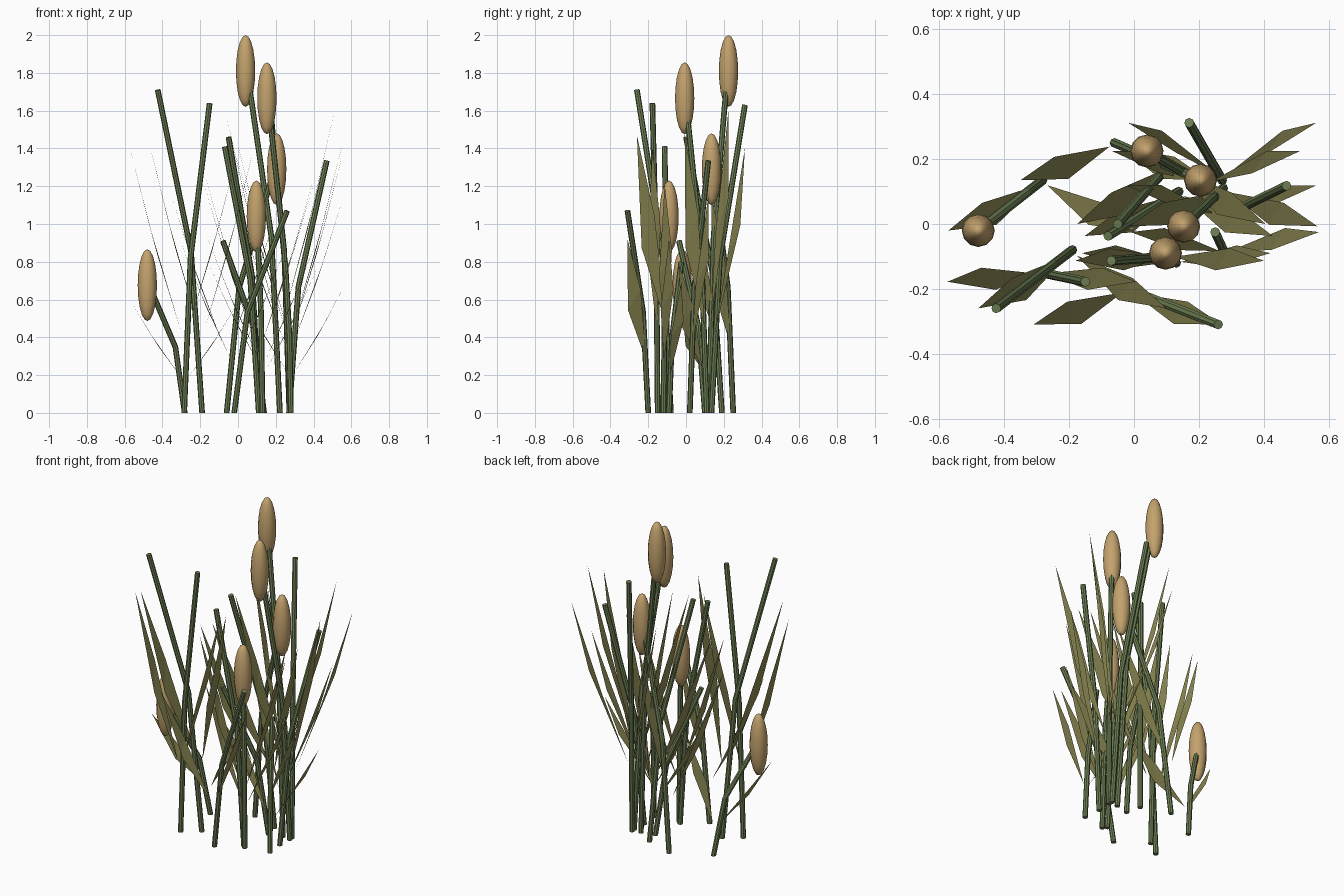
import bpy, bmesh, math
from mathutils import Vector

cube = bpy.data.objects.get("Cube")
if cube:
    bpy.data.objects.remove(cube, do_unlink=True)


def material(name, rgb):
    mat = bpy.data.materials.new(name)
    mat.use_nodes = True
    color = (*rgb, 1)
    mat.diffuse_color = color
    bsdf = mat.node_tree.nodes["Principled BSDF"]
    bsdf.inputs["Base Color"].default_value = color
    bsdf.inputs["Roughness"].default_value = 0.8
    return mat


STEM_GREEN = material("stem green", (0.155, 0.215, 0.09))
LEAF_OLIVE = material("leaf olive", (0.27, 0.255, 0.09))
HEAD_TAN = material("seed head tan", (0.55, 0.365, 0.155))


def finish(bm, name, mat, smooth=False):
    mesh = bpy.data.meshes.new(name)
    bm.to_mesh(mesh)
    bm.free()
    mesh.materials.append(mat)
    for face in mesh.polygons:
        face.use_smooth = smooth
    obj = bpy.data.objects.new(name, mesh)
    bpy.context.collection.objects.link(obj)
    return obj


# Stem: an eight-sided tube bent once at half height
def add_stem(base, tip, radius=0.015, sides=8):
    bend = base.lerp(tip, 0.25)
    bend.z = tip.z / 2
    up = Vector((0, 0, 1))
    path = ((base, up), (bend, (tip - base).normalized()),
            (tip, (tip - bend).normalized()))
    bm = bmesh.new()
    rings = []
    for point, normal in path:
        turn = up.rotation_difference(normal)
        ring = []
        for i in range(sides):
            a = math.tau * i / sides
            offset = Vector((math.cos(a), math.sin(a), 0)) * radius
            ring.append(bm.verts.new(point + turn @ offset))
        rings.append(ring)
    for low, high in zip(rings, rings[1:]):
        for i in range(sides):
            j = (i + 1) % sides
            bm.faces.new((low[i], low[j], high[j], high[i]))
    bm.faces.new(rings[0][::-1])
    bm.faces.new(rings[-1])
    finish(bm, "stem", STEM_GREEN)


# Leaf: a thin folded blade leaning to one side of its stem
def add_leaf(base, tip, side):
    h = tip.z
    middle_y = base.y + 0.67 * (tip.y - base.y)
    half = 0.034

    def at(out, y, height):
        return bm.verts.new((base.x + side * out, y, height * h))

    bm = bmesh.new()
    root = at(0.015, base.y + 0.1 * (tip.y - base.y), 0.26)
    near = at(0.142, middle_y - half, 0.51)
    far = at(0.186, middle_y + half, 0.61)
    point = at(0.29, tip.y, 0.86)
    bm.faces.new((root, far, near))
    bm.faces.new((near, far, point))
    finish(bm, "leaf", LEAF_OLIVE)


# Seed head: a stretched ball around the stem tip
def add_head(tip):
    bm = bmesh.new()
    bmesh.ops.create_uvsphere(bm, u_segments=12, v_segments=10, radius=1)
    bmesh.ops.scale(bm, vec=(0.051, 0.051, 0.19), verts=bm.verts)
    head = finish(bm, "seed_head", HEAD_TAN, smooth=True)
    head.location = (tip.x, tip.y, tip.z * 0.97)


# Base x, base y, tip x, tip y, tip z, and whether it bears a seed head
PLANTS = [
    (-0.19, -0.08, -0.425, -0.26, 1.71, False),
    (-0.285, -0.15, -0.15, -0.178, 1.64, False),
    (0.11, -0.1, -0.07, -0.113, 1.41, False),
    (0.115, 0.19, -0.05, 0, 1.46, False),
    (0.138, 0.1, -0.08, -0.037, 0.91, False),
    (0.27, 0.02, 0.47, 0.118, 1.335, False),
    (-0.02, -0.2, 0.26, -0.31, 1.07, False),
    (0.272, 0.135, 0.17, 0.312, 1.63, False),
    (0.28, -0.09, 0.25, -0.025, 0.8, False),
    (0.222, 0.12, 0.04, 0.225, 1.866, True),
    (0.275, 0.11, 0.153, -0.007, 1.717, True),
    (-0.06, 0.25, 0.205, 0.135, 1.33, True),
    (0.13, -0.12, 0.097, -0.09, 1.072, True),
    (-0.282, 0.135, -0.48, -0.02, 0.697, True),
]

for bx, by, tx, ty, tz, has_head in PLANTS:
    base, tip = Vector((bx, by, 0)), Vector((tx, ty, tz))
    add_stem(base, tip)
    for side in (-1, 1):
        add_leaf(base, tip, side)
    if has_head:
        add_head(tip)
